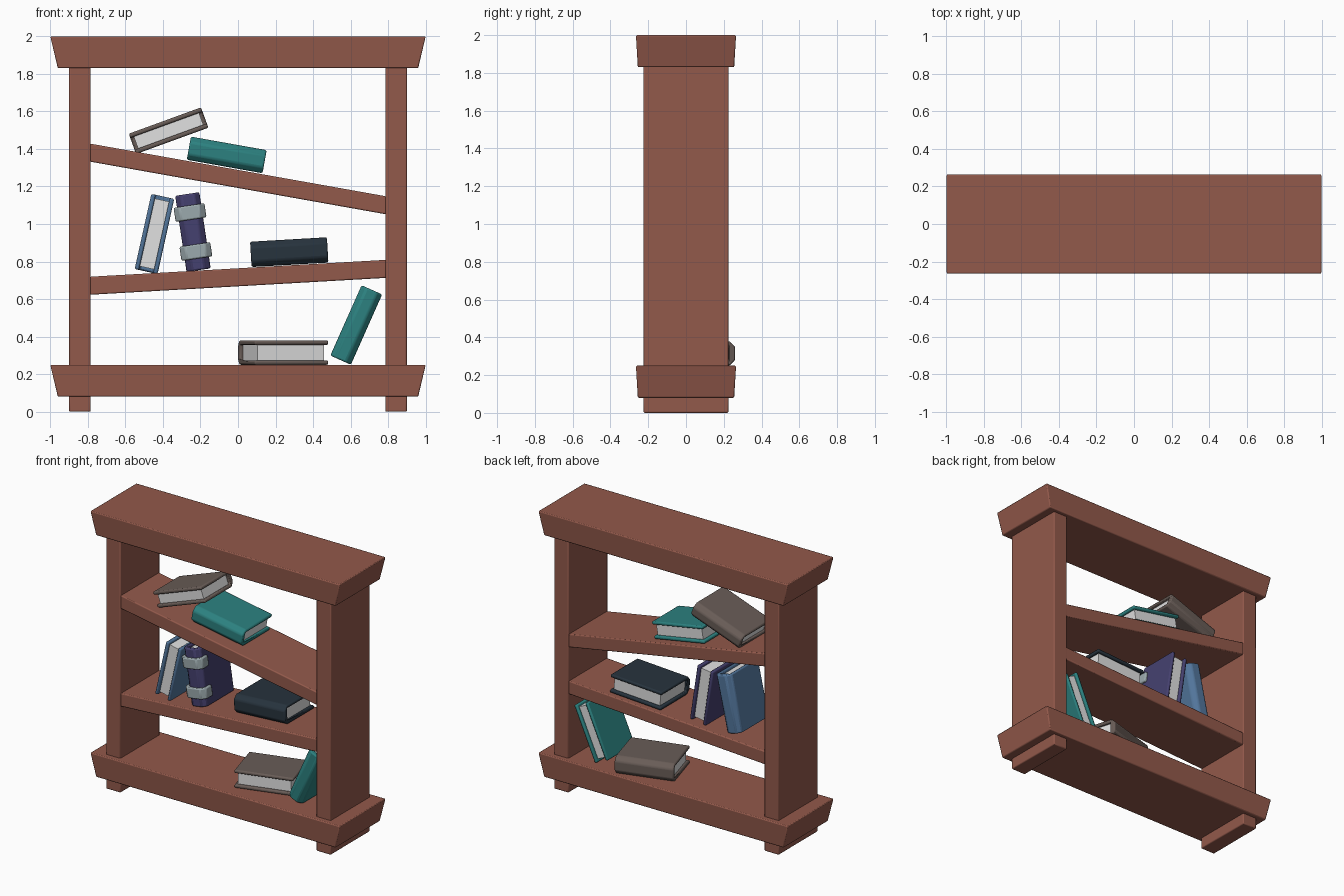
import bpy, bmesh
from math import radians
from mathutils import Matrix, Vector

old = bpy.data.objects.get("Cube")
if old:
    bpy.data.objects.remove(old, do_unlink=True)


def material(name, r, g, b):
    m = bpy.data.materials.new(name)
    m.use_nodes = True
    m.diffuse_color = (r, g, b, 1)
    bsdf = m.node_tree.nodes["Principled BSDF"]
    bsdf.inputs["Base Color"].default_value = (r, g, b, 1)
    bsdf.inputs["Roughness"].default_value = 0.8
    return m


wood = material("red_wood", 0.29, 0.10, 0.07)
teal = material("teal_cover", 0.025, 0.22, 0.215)
black = material("charcoal_cover", 0.02, 0.033, 0.047)
brown = material("grey_brown_cover", 0.14, 0.108, 0.095)
blue = material("blue_cover", 0.085, 0.18, 0.33)
purple = material("purple_cover", 0.06, 0.052, 0.16)
silver = material("pale_band", 0.33, 0.40, 0.42)
paper = material("paper", 0.75, 0.75, 0.75)


def finish(name, bm, mat, bevel, segments=2, matrix=None):
    bmesh.ops.recalc_face_normals(bm, faces=bm.faces)
    mesh = bpy.data.meshes.new(name)
    bm.to_mesh(mesh)
    bm.free()
    mesh.materials.append(mat)
    ob = bpy.data.objects.new(name, mesh)
    bpy.context.collection.objects.link(ob)
    if matrix:
        ob.matrix_world = matrix
    if bevel:
        mod = ob.modifiers.new("soft_edges", "BEVEL")
        mod.width = bevel
        mod.segments = segments
        mod.limit_method = "ANGLE"
    bpy.ops.object.select_all(action="DESELECT")
    ob.select_set(True)
    bpy.context.view_layer.objects.active = ob
    bpy.ops.object.shade_smooth_by_angle(angle=radians(35))
    return ob


# Box that can flare towards its top or shear up along x
def box(name, size, loc, mat, flare=(0, 0), slope=0, bevel=0.007, matrix=None):
    bm = bmesh.new()
    bmesh.ops.create_cube(bm, size=1)
    for v in bm.verts:
        low = v.co.z < 0
        for i in (0, 1):
            half = size[i] / 2 - (flare[i] if low else 0)
            v.co[i] = half if v.co[i] > 0 else -half
        v.co.z = v.co.z * size[2] + slope * v.co.x
        v.co += Vector(loc)
    return finish(name, bm, mat, bevel, matrix=matrix)


# Closed y-z profile extruded along x
def extrude_profile(name, pts, x0, x1, mat, bevel, matrix):
    bm = bmesh.new()
    face = bm.faces.new([bm.verts.new((x0, y, z)) for y, z in pts])
    out = bmesh.ops.extrude_face_region(bm, geom=[face])
    moved = [g for g in out["geom"] if isinstance(g, bmesh.types.BMVert)]
    bmesh.ops.translate(bm, verts=moved, vec=(x1 - x0, 0, 0))
    return finish(name, bm, mat, bevel, matrix=matrix)


# C-shaped wrap with a chamfered back, open towards +y
def wrap_profile(back, front, half, thick):
    c = 0.03
    upper = [(back, half - c), (back + c, half), (front, half)]
    inner = [(front, half - thick), (back + thick + 0.01, half - thick)]
    top = upper + inner
    return top + [(y, -z) for y, z in reversed(top)]


LENGTH, DEPTH = 0.41, 0.335


def book(name, x, y, z, roll, thickness, mat, yaw=0, spine_back=False, bands=False):
    turn = yaw + (180 if spine_back else 0)
    matrix = (Matrix.Translation((x, y, z))
              @ Matrix.Rotation(radians(-roll), 4, "Y")
              @ Matrix.Rotation(radians(turn), 4, "Z"))
    half, d = thickness / 2, DEPTH / 2
    extrude_profile(name + "_cover", wrap_profile(-d, d, half, 0.024),
                    -LENGTH / 2, LENGTH / 2, mat, 0.009, matrix)
    box(name + "_pages", (LENGTH - 0.04, DEPTH - 0.05, thickness - 0.046),
        (0, 0.005, 0), paper, bevel=0, matrix=matrix)
    if bands:
        for tag, px in (("lower", -0.105), ("upper", 0.105)):
            extrude_profile(name + "_" + tag + "_band",
                            wrap_profile(-d - 0.018, -d + 0.08, half + 0.018, 0.03),
                            px - 0.038, px + 0.038, silver, 0.008, matrix)


# Frame
for name, z in (("base_slab", 0.165), ("top_slab", 1.915)):
    box(name, (2.0, 0.53, 0.17), (0, 0, z), wood, flare=(0.04, 0.01))
for side, sx in (("left", 1), ("right", -1)):
    box(side + "_post", (0.115, 0.45, 1.6), (sx * 0.8425, 0, 1.04), wood)
    box(side + "_foot", (0.115, 0.45, 0.1), (sx * 0.8425, 0, 0.05), wood)

# Crooked shelves
box("upper_shelf", (1.58, 0.44, 0.096), (0, 0, 1.24), wood, slope=-0.178)
box("lower_shelf", (1.58, 0.44, 0.096), (0, 0, 0.716), wood, slope=0.057)

# Books
book("brown_upper_book", -0.37, 0.02, 1.497, 20, 0.115, brown, spine_back=True)
book("teal_upper_book", -0.06, 0.01, 1.368, -10.1, 0.125, teal)
book("blue_book", -0.445, 0.0, 0.947, 77.5, 0.125, blue, spine_back=True)
book("purple_book", -0.24, 0.0, 0.957, 98.5, 0.13, purple, bands=True)
book("charcoal_book", 0.273, 0.02, 0.85, 3.3, 0.135, black)
book("brown_lower_book", 0.24, 0.045, 0.315, 0, 0.13, brown, yaw=16, spine_back=True)
book("teal_lower_book", 0.63, 0.02, 0.462, 66, 0.12, teal)
